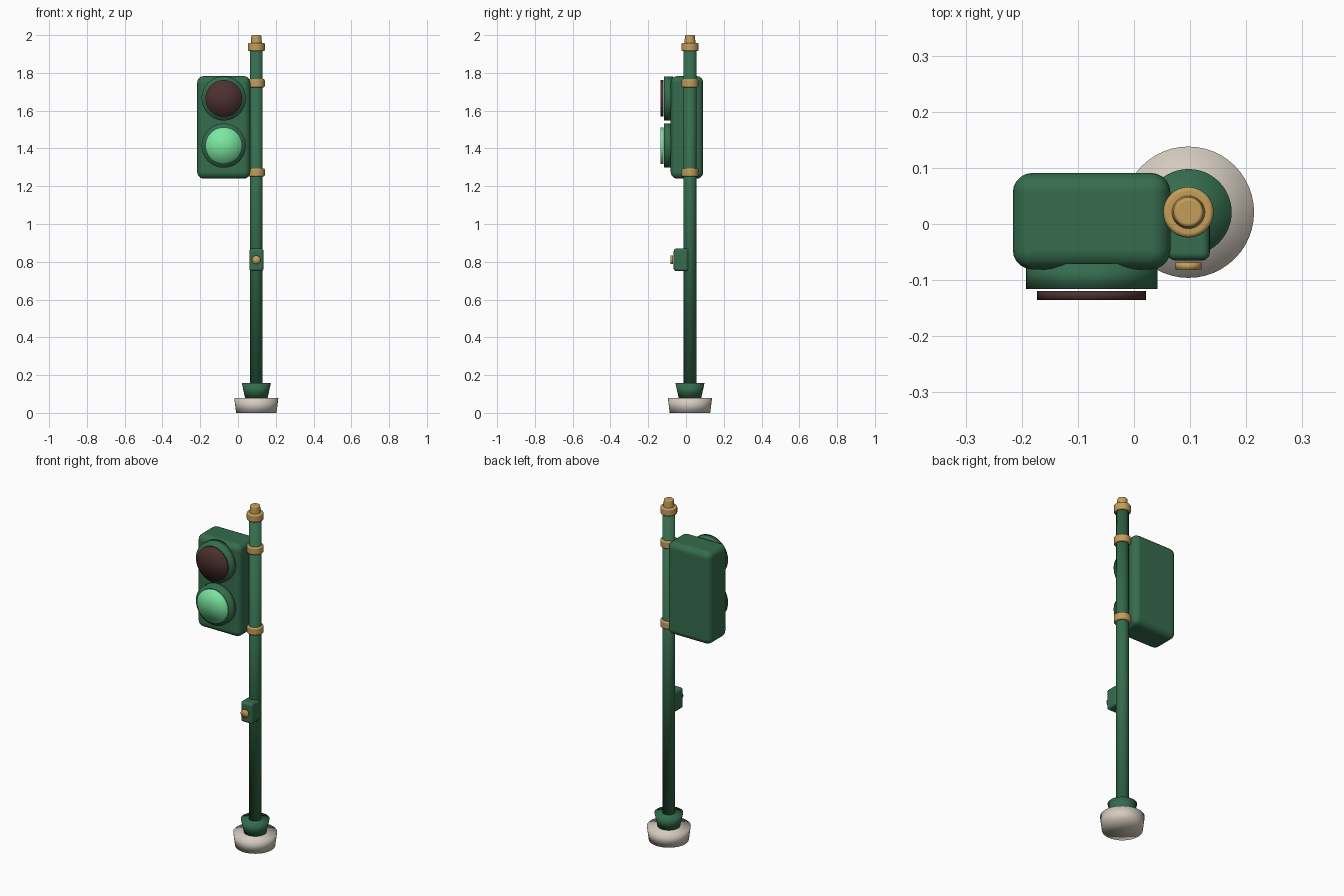
import bpy, bmesh
from mathutils import Matrix, Vector

if "Cube" in bpy.data.objects:
    bpy.data.objects.remove(bpy.data.objects["Cube"])

PX, PY = 0.097, 0.021      # pole axis
LX = -0.0755               # lamp axis


def material(name, rgb):
    m = bpy.data.materials.new(name)
    m.diffuse_color = (*rgb, 1)
    m.use_nodes = True
    m.node_tree.nodes["Principled BSDF"].inputs["Base Color"].default_value = m.diffuse_color
    return m


GREEN = material("green_paint", (0.035, 0.15, 0.075))
BRASS = material("brass", (0.55, 0.34, 0.10))
STONE = material("stone", (0.66, 0.60, 0.52))
RED_LENS = material("red_lens", (0.075, 0.03, 0.03))
GREEN_LENS = material("green_lens", (0.20, 0.80, 0.36))


def finish(name, bm, mat, loc):
    me = bpy.data.meshes.new(name)
    bm.to_mesh(me)
    bm.free()
    me.materials.append(mat)
    for p in me.polygons:
        p.use_smooth = True
    ob = bpy.data.objects.new(name, me)
    ob.location = loc
    bpy.context.collection.objects.link(ob)
    return ob


def add_bevel(ob, width, segments):
    b = ob.modifiers.new("bevel", 'BEVEL')
    b.width, b.segments, b.limit_method = width, segments, 'ANGLE'
    b.harden_normals = True


def turned(name, z0, z1, r0, r1, mat, bevel=0.0):
    """Tapered cylinder around the pole axis."""
    bm = bmesh.new()
    bmesh.ops.create_cone(bm, cap_ends=True, cap_tris=not bevel, segments=48,
                          radius1=r0, radius2=r1, depth=z1 - z0)
    ob = finish(name, bm, mat, (PX, PY, (z0 + z1) / 2))
    if bevel:
        add_bevel(ob, bevel, 3)
    return ob


def disc(name, x, z, y0, y1, r, mat):
    """Disc facing the front."""
    bm = bmesh.new()
    bmesh.ops.create_cone(bm, cap_ends=True, cap_tris=True, segments=48,
                          radius1=r, radius2=r, depth=abs(y1 - y0))
    bmesh.ops.rotate(bm, verts=bm.verts, matrix=Matrix.Rotation(1.5707963, 3, 'X'))
    return finish(name, bm, mat, (x, (y0 + y1) / 2, z))


def rounded_box(name, lo, hi, bevel, mat):
    lo, hi = Vector(lo), Vector(hi)
    bm = bmesh.new()
    bmesh.ops.create_cube(bm, size=1)
    bmesh.ops.scale(bm, vec=hi - lo, verts=bm.verts)
    ob = finish(name, bm, mat, (lo + hi) / 2)
    add_bevel(ob, bevel, 5)
    return ob


# Base and pole
turned("base_plinth", 0, 0.08, 0.107, 0.117, STONE)
turned("pole_foot", 0.08, 0.158, 0.06, 0.077, GREEN)
turned("pole", 0.12, 1.93, 0.034, 0.034, GREEN)

# Brass bands and finial
for name, z in (("lower_band", 1.273), ("upper_band", 1.745), ("top_band", 1.937)):
    turned(name, z - 0.022, z + 0.022, 0.045, 0.045, BRASS, 0.008)
turned("finial", 1.95, 2.0, 0.03, 0.026, BRASS, 0.006)

# Signal head
rounded_box("signal_housing", (-0.216, -0.081, 1.24), (0.065, 0.091, 1.783), 0.035, GREEN)

# Lamps
for name, z, mat in (("stop", 1.665, RED_LENS), ("go", 1.415, GREEN_LENS)):
    disc(name + "_lamp_rim", LX, z, -0.07, -0.116, 0.117, GREEN)
    disc(name + "_lens", LX, z, -0.119, -0.135, 0.097, mat)

# Push button
rounded_box("button_box", (0.06, -0.065, 0.75), (0.135, 0.015, 0.87), 0.014, GREEN)
disc("push_button", PX, 0.81, -0.069, -0.081, 0.023, BRASS)
